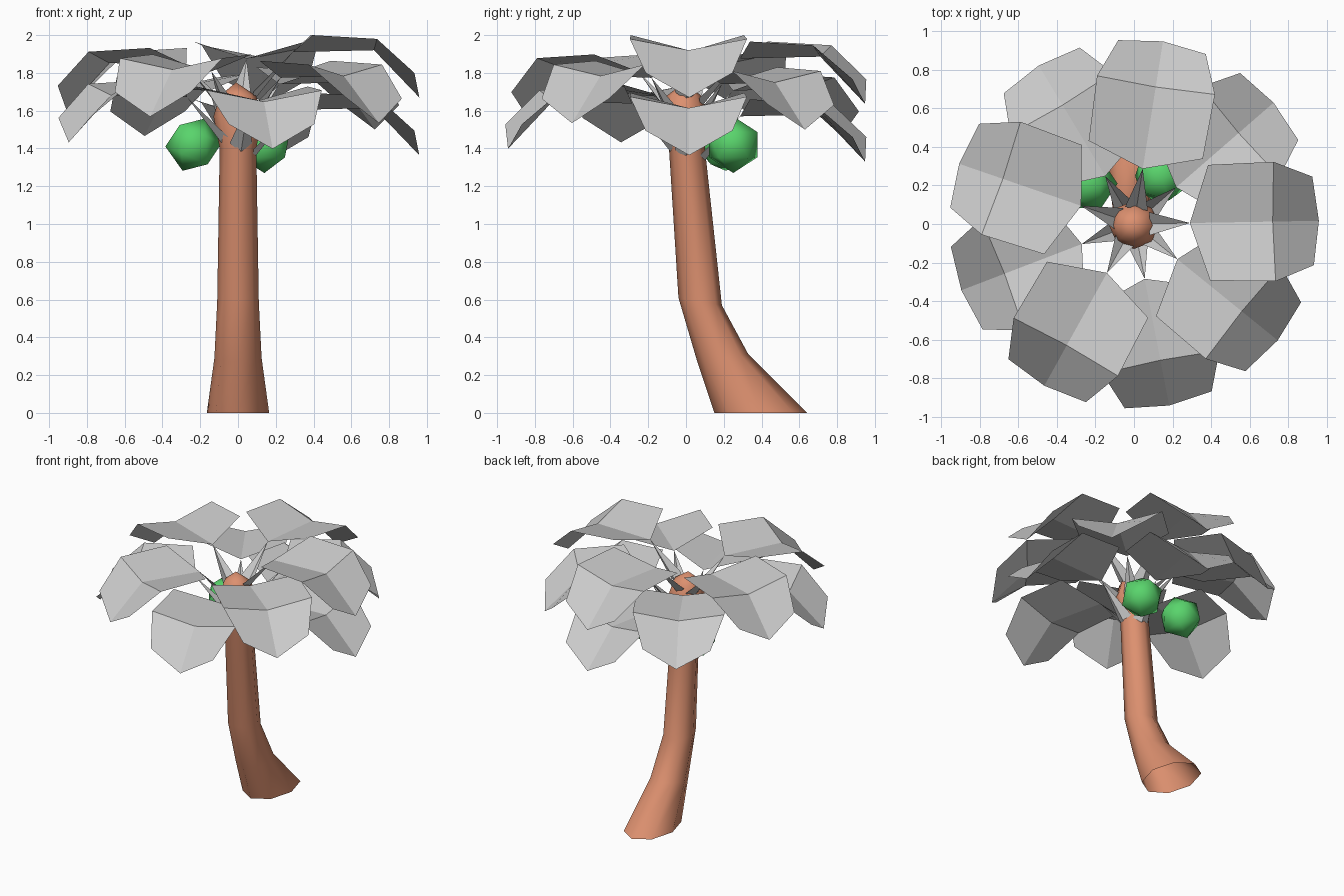
import bpy, bmesh, math
from mathutils import Matrix, Vector

cube = bpy.data.objects.get("Cube")
if cube:
    bpy.data.objects.remove(cube, do_unlink=True)


def material(name, rgb):
    m = bpy.data.materials.new(name)
    m.use_nodes = True
    m.diffuse_color = (*rgb, 1)
    m.node_tree.nodes["Principled BSDF"].inputs["Base Color"].default_value = (*rgb, 1)
    return m


BARK = material("bark_brown", (0.72, 0.28, 0.16))
LEAF = material("leaf_grey", (0.6, 0.6, 0.6))
FRUIT = material("fruit_green", (0.1, 0.66, 0.15))


def finish(bm, name, mat, smooth=False):
    me = bpy.data.meshes.new(name)
    bm.to_mesh(me)
    bm.free()
    me.materials.append(mat)
    for p in me.polygons:
        p.use_smooth = smooth
    ob = bpy.data.objects.new(name, me)
    bpy.context.collection.objects.link(ob)
    return ob


# Trunk: eight-sided tilted rings (front y, front z, back y, back z, half width)
SIDES = 8
rings = [(0.15, 0, 0.64, 0, 0.165),
         (0.06, 0.27, 0.33, 0.31, 0.125),
         (-0.04, 0.61, 0.19, 0.57, 0.11),
         (-0.09, 1.4, 0.10, 1.4, 0.097),
         (-0.13, 1.57, 0.12, 1.57, 0.13),
         (-0.10, 1.68, 0.08, 1.68, 0.095)]
bm = bmesh.new()
loops = []
for y0, z0, y1, z1, w in rings:
    loop = []
    for i in range(SIDES):
        a = math.tau * i / SIDES
        t = (1 + math.sin(a)) / 2
        loop.append(bm.verts.new((w * math.cos(a), y0 + (y1 - y0) * t, z0 + (z1 - z0) * t)))
    loops.append(loop)
for lo, hi in zip(loops, loops[1:]):
    for i in range(SIDES):
        j = (i + 1) % SIDES
        bm.faces.new((lo[i], lo[j], hi[j], hi[i]))
tip = bm.verts.new((-0.01, -0.01, 1.75))
for i in range(SIDES):
    bm.faces.new((loops[-1][i], loops[-1][(i + 1) % SIDES], tip))
finish(bm, "trunk", BARK, True)

# Leaf rows: (centre radius, centre z, edge radius, edge z, half width)
blade = [(0.29, 1.91, 0.39, 2.0, 0.30),
         (0.72, 1.92, 0.73, 1.98, 0.31),
         (0.96, 1.67, 0.93, 1.80, 0.23)]


def leaf(index):
    bm = bmesh.new()
    rows = []
    for rc, zc, re, ze, w in blade:
        rows.append([bm.verts.new(p) for p in ((re, -w, ze), (rc, 0, zc), (re, w, ze))])
    for a, b in zip(rows, rows[1:]):
        for i in range(2):
            bm.faces.new((a[i], b[i], b[i + 1], a[i + 1]))
    # Narrow folded stalk running down to the trunk
    root = [bm.verts.new(p) for p in ((0.08, -0.06, 1.70), (0.08, 0, 1.65), (0.08, 0.06, 1.70))]
    for i in range(2):
        bm.faces.new((root[i], rows[0][1], root[i + 1]))
    turn = Matrix.Rotation(math.radians(1 + 80 * index), 4, "Z")
    bm.transform(Matrix.Translation((0, 0, -0.034 * index)) @ turn)
    finish(bm, f"leaf_{index + 1}", LEAF)


# Leaves spiral down the crown
for k in range(11):
    leaf(k)

# Two round fruits hanging behind the trunk
for name, pos, turn in (("fruit_right", (-0.235, 0.21, 1.42), 0.4),
                        ("fruit_left", (0.14, 0.25, 1.42), 0.0)):
    bm = bmesh.new()
    bmesh.ops.create_icosphere(bm, subdivisions=1, radius=0.15)
    bm.transform(Matrix.Translation(Vector(pos)) @ Matrix.Rotation(turn, 4, "Y"))
    finish(bm, name, FRUIT, True)
